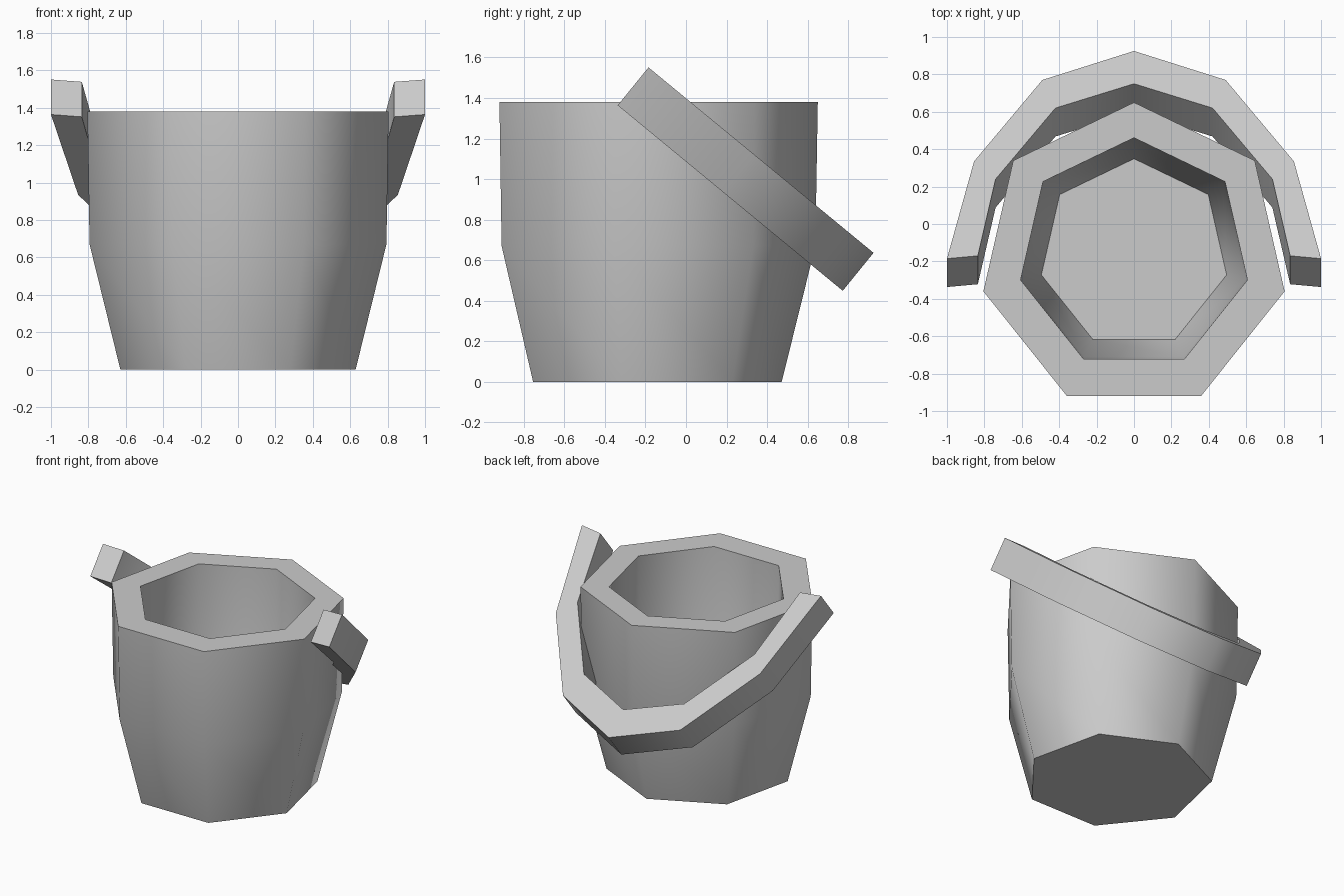
import bpy
import bmesh
from math import sin, cos, pi, radians

cube = bpy.data.objects.get("Cube")
if cube:
    bpy.data.objects.remove(cube, do_unlink=True)

grey = bpy.data.materials.new("plain grey")
grey.use_nodes = True
colour = (0.6, 0.6, 0.6, 1)
grey.diffuse_color = colour
grey.node_tree.nodes["Principled BSDF"].inputs["Base Color"].default_value = colour


def loft(name, rings):
    """Skin a series of closed rings and cap both ends."""
    bm = bmesh.new()
    loops = [[bm.verts.new(p) for p in ring] for ring in rings]
    for a, b in zip(loops, loops[1:]):
        n = len(a)
        for i in range(n):
            j = (i + 1) % n
            bm.faces.new((a[i], a[j], b[j], b[i]))
    bm.faces.new(loops[0])
    bm.faces.new(loops[-1])
    bmesh.ops.recalc_face_normals(bm, faces=bm.faces)
    mesh = bpy.data.meshes.new(name)
    bm.to_mesh(mesh)
    bm.free()
    mesh.materials.append(grey)
    obj = bpy.data.objects.new(name, mesh)
    bpy.context.collection.objects.link(obj)
    bpy.ops.object.select_all(action='DESELECT')
    obj.select_set(True)
    bpy.context.view_layer.objects.active = obj
    bpy.ops.object.shade_smooth_by_angle(angle=radians(60))
    return obj


def heptagon(radius, z, y):
    return [(radius * sin(2 * pi * i / 7), y + radius * cos(2 * pi * i / 7), z)
            for i in range(7)]


# Bucket: outer wall, flat rim, inner wall and floor (radius, height, centre y)
bucket_profile = [(0.645, 0, -0.173), (0.814, 0.67, -0.176), (0.826, 1.38, -0.176),
                  (0.622, 1.38, -0.161), (0.61, 0.69, -0.161), (0.508, 0.15, -0.159)]
loft("bucket", [heptagon(*p) for p in bucket_profile])

# Handle: half outline of the upper face, mirrored, lying in a sloping plane
outer = [(1.0, -0.185), (0.855, 0.335), (0.49, 0.77), (0, 0.925)]
inner = [(0.835, -0.17), (0.74, 0.24), (0.42, 0.62), (0, 0.75)]


def mirrored(half):
    return half + [(-x, y) for x, y in reversed(half[:-1])]


def section(out, inn):
    upper = [(x, y, 1.555 - 0.824 * (y + 0.19)) for x, y in (out, inn)]
    lower = [(x, y - 0.152, z - 0.187) for x, y, z in reversed(upper)]
    return upper + lower


loft("handle", [section(o, i) for o, i in zip(mirrored(outer), mirrored(inner))])
